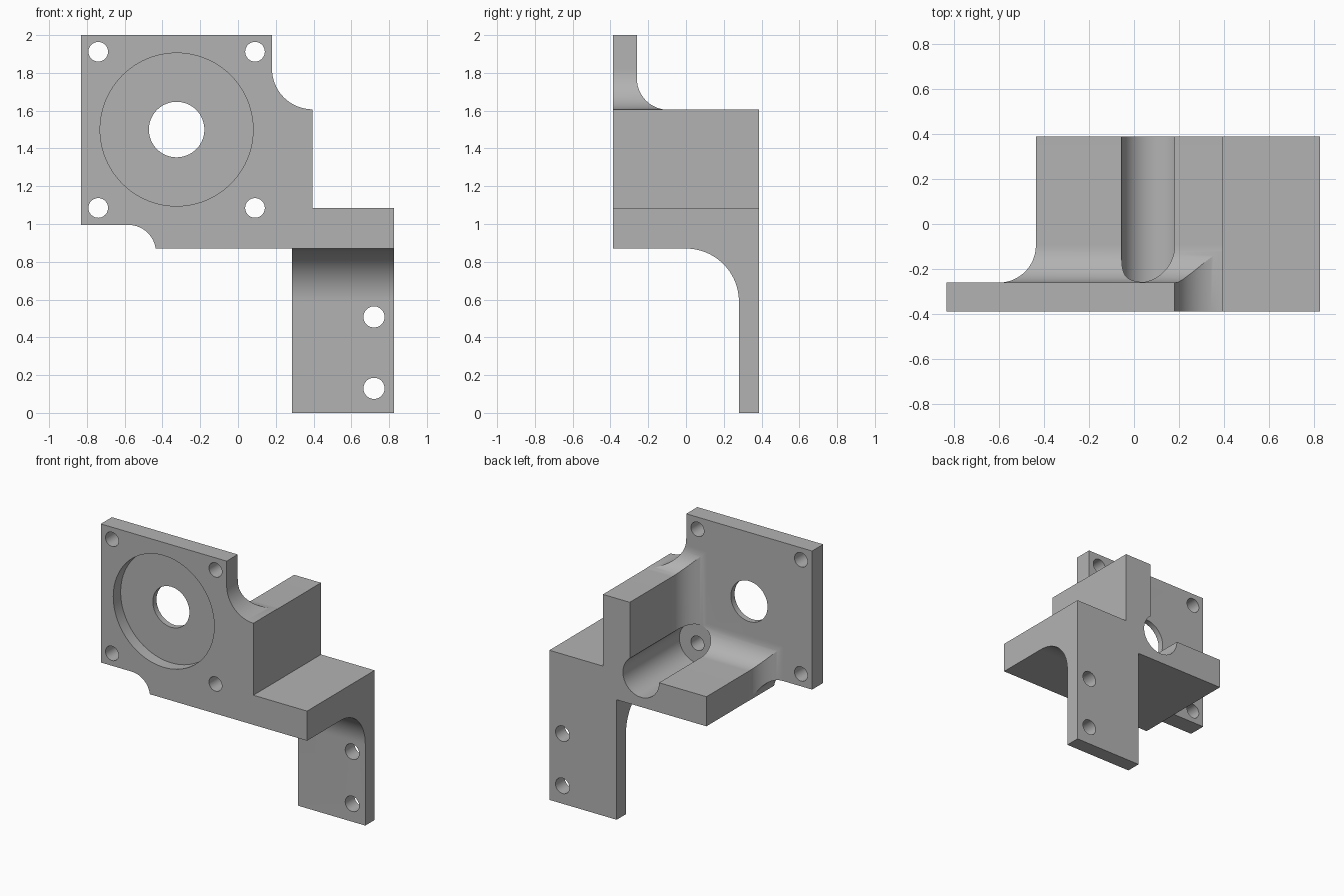
import bpy, bmesh, math
from mathutils import Vector

if "Cube" in bpy.data.objects:
    bpy.data.objects.remove(bpy.data.objects["Cube"], do_unlink=True)

FRONT, BACK = -0.387, 0.387   # depth limits
PLATE_BACK = -0.26            # rear face of the motor plate
FILLET = 0.165                # blend between plate and arms
BOTTOM, LEFT = 0.87, 0.825

grey = bpy.data.materials.new("machined grey")
grey.use_nodes = True
grey.diffuse_color = (0.45, 0.45, 0.45, 1)
grey.node_tree.nodes["Principled BSDF"].inputs["Base Color"].default_value = (0.45, 0.45, 0.45, 1)


def arc(cx, cy, r, start, end, n=24):
    """Points on an arc, angles in degrees."""
    angles = [math.radians(start + (end - start) * i / n) for i in range(n + 1)]
    return [(cx + r * math.cos(a), cy + r * math.sin(a)) for a in angles]


def loft(name, rings):
    """Solid through matching rings of points, capped at both ends."""
    bm = bmesh.new()
    loops = [[bm.verts.new(p) for p in ring] for ring in rings]
    n = len(loops[0])
    for a, b in zip(loops, loops[1:]):
        for i in range(n):
            j = (i + 1) % n
            bm.faces.new((a[i], a[j], b[j], b[i]))
    bm.faces.new(loops[0])
    bm.faces.new(loops[-1])
    bmesh.ops.recalc_face_normals(bm, faces=bm.faces)
    mesh = bpy.data.meshes.new(name)
    bm.to_mesh(mesh)
    bm.free()
    obj = bpy.data.objects.new(name, mesh)
    bpy.context.collection.objects.link(obj)
    mesh.materials.append(grey)
    return obj


def prism_y(name, outline, y0, y1):
    return loft(name, [[(x, y, z) for x, z in outline] for y in (y0, y1)])


def combine(target, tool, operation):
    """Apply a boolean and discard the helper."""
    tool.hide_render = True
    mod = target.modifiers.new(operation, 'BOOLEAN')
    mod.operation, mod.solver, mod.object = operation, 'EXACT', tool
    bpy.context.view_layer.objects.active = target
    bpy.ops.object.modifier_apply(modifier=mod.name)
    bpy.data.objects.remove(tool, do_unlink=True)


def bore(target, x, z, r, y0=-1, y1=1, n=64):
    combine(target, prism_y("bore_cutter", arc(x, z, r, 0, 360, n)[:-1], y0, y1), 'DIFFERENCE')


# Front outline of the plate and arms, through the full depth
outline = [(-0.83, 2), (0.18, 2)]
outline += arc(0.395, 1.822, 0.215, 180, 270)
outline += [(0.395, 1.085), (LEFT, 1.085), (LEFT, BOTTOM)]
outline += arc(-0.58, 0.85, 0.145, 8, 90)
outline += [(-0.83, 0.995)]
bracket = prism_y("mounting_bracket", outline, FRONT, BACK)


# L-shaped arms that flare into the plate
def arm_section(y, d):
    return [(x, y, z) for x, z in [
        (-0.435 - d, 0.7), (-0.435 - d, 1.085 + d), (0.18 - d, 1.085 + d),
        (0.18 - d, 1.605 + d), (1, 1.605 + d), (1, 0.7)]]


flare = arc(PLATE_BACK + FILLET, FILLET, FILLET, 270, 180)
rings = [arm_section(0.5, 0)]
rings += [arm_section(y, d) for y, d in flare]
rings += [arm_section(PLATE_BACK, 1), arm_section(-0.5, 1)]
combine(bracket, loft("arm_envelope", rings), 'INTERSECT')

# Hanging leg with a rounded inside corner
leg_side = [(BACK, 0), (0.28, 0)] + arc(0, 0.59, 0.28, 0, 90)
leg_side += [(0, 0.95), (BACK, 0.95)]
leg = loft("leg", [[(x, y, z) for y, z in leg_side] for x in (0.285, LEFT)])
combine(bracket, leg, 'UNION')

# Round recess and centre hole
bore(bracket, -0.325, 1.5, 0.405, -1, FRONT + 0.085, 96)
bore(bracket, -0.325, 1.5, 0.147)

# Tool clearance groove in the inner corner
bore(bracket, 0.09, 1.085, 0.145, PLATE_BACK, 1)

# Screw holes in plate and leg
for x in (-0.74, 0.09):
    for z in (1.085, 1.912):
        bore(bracket, x, z, 0.052, n=40)
for z in (0.13, 0.508):
    bore(bracket, 0.72, z, 0.056, n=40)

bpy.ops.object.select_all(action='DESELECT')
bracket.select_set(True)
bpy.context.view_layer.objects.active = bracket
bpy.ops.object.shade_smooth_by_angle(angle=math.radians(20))
